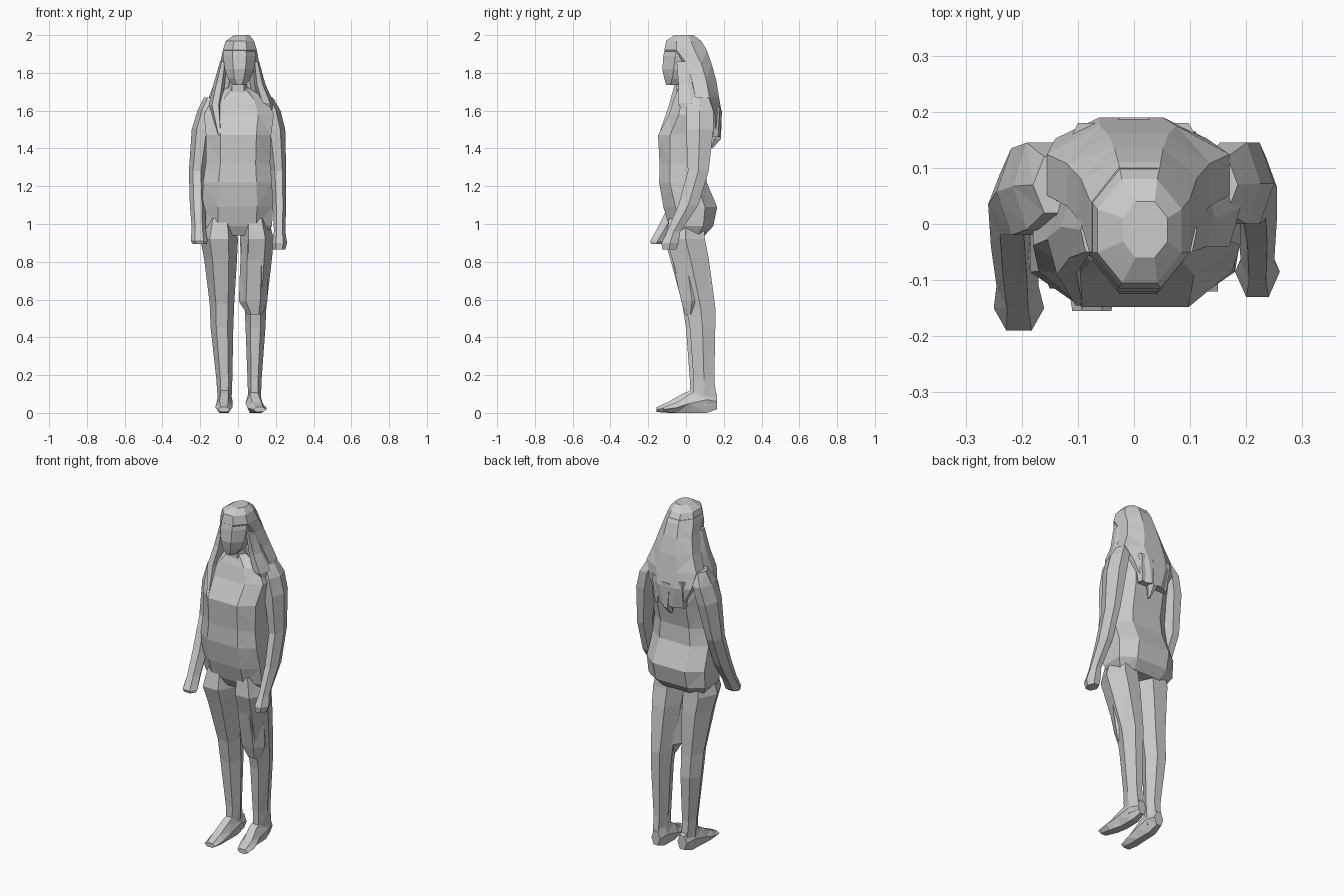
import bpy, bmesh

# Cross-section templates inside a -1..1 square
def octagon(c):
    return [(1, -c), (1, c), (c, 1), (-c, 1), (-1, c), (-1, -c), (-c, -1), (c, -1)]

HEX = [(1, 0), (0.5, 1), (-0.5, 1), (-1, 0), (-0.5, -1), (0.5, -1)]


def loft(name, sections, ring=octagon(0.42), axis='Z'):
    """Skin rings given by bounds (u0, u1, v0, v1, w); w runs along axis."""
    bm = bmesh.new()
    loops = []
    for u0, u1, v0, v1, w in sections:
        loop = []
        for a, b in ring:
            u = (u0 + u1) / 2 + a * (u1 - u0) / 2
            v = (v0 + v1) / 2 + b * (v1 - v0) / 2
            loop.append(bm.verts.new((u, v, w) if axis == 'Z' else (u, w, v)))
        loops.append(loop)
    n = len(ring)
    for lo, hi in zip(loops, loops[1:]):
        for i in range(n):
            bm.faces.new((lo[i], lo[(i + 1) % n], hi[(i + 1) % n], hi[i]))
    bm.faces.new(loops[0])
    bm.faces.new(loops[-1])
    bmesh.ops.recalc_face_normals(bm, faces=bm.faces)
    bmesh.ops.triangulate(bm, faces=bm.faces)
    mesh = bpy.data.meshes.new(name)
    bm.to_mesh(mesh)
    bm.free()
    obj = bpy.data.objects.new(name, mesh)
    bpy.context.collection.objects.link(obj)
    return obj


# Torso: hem, hips, waist, bust, shoulders
loft("torso", [
    (-0.16, 0.15, -0.06, 0.10, 0.94),
    (-0.19, 0.18, -0.09, 0.145, 0.99),
    (-0.19, 0.185, -0.12, 0.165, 1.09),
    (-0.185, 0.18, -0.142, 0.11, 1.22),
    (-0.17, 0.17, -0.14, 0.105, 1.32),
    (-0.17, 0.175, -0.148, 0.135, 1.47),
    (-0.18, 0.19, -0.09, 0.14, 1.58),
    (-0.14, 0.15, -0.065, 0.13, 1.66),
    (-0.06, 0.06, -0.04, 0.09, 1.72)], octagon(0.55))

# Neck and head
loft("neck", [
    (-0.07, 0.07, -0.05, 0.08, 1.68),
    (-0.05, 0.05, -0.05, 0.07, 1.80)], HEX)
loft("head", [
    (-0.025, 0.04, -0.105, -0.03, 1.735),
    (-0.055, 0.065, -0.115, 0.03, 1.77),
    (-0.07, 0.085, -0.125, 0.08, 1.82),
    (-0.08, 0.095, -0.12, 0.10, 1.89),
    (-0.075, 0.09, -0.11, 0.10, 1.94)])

# Hair: crown flowing into a mane spreading over the shoulders
loft("hair", [
    (-0.02, 0.06, -0.06, 0.04, 2.0),
    (-0.065, 0.085, -0.105, 0.08, 1.97),
    (-0.08, 0.10, -0.115, 0.11, 1.92),
    (-0.095, 0.112, -0.05, 0.135, 1.85),
    (-0.12, 0.135, -0.02, 0.16, 1.76),
    (-0.155, 0.17, 0.00, 0.175, 1.67),
    (-0.14, 0.13, 0.06, 0.19, 1.58),
    (-0.08, 0.07, 0.11, 0.18, 1.46)])

# Loose locks, two beside the face and three at the back
locks = {
    "front_lock_a": [(-0.095, -0.06, -0.05, 0.03, 1.86), (-0.13, -0.07, -0.06, 0.05, 1.74),
                     (-0.155, -0.085, -0.09, 0.04, 1.63), (-0.11, -0.085, -0.145, -0.08, 1.47)],
    "front_lock_b": [(0.08, 0.112, -0.05, 0.03, 1.86), (0.085, 0.145, -0.04, 0.06, 1.74),
                     (0.11, 0.19, -0.04, 0.10, 1.64), (0.15, 0.19, 0.00, 0.06, 1.55)],
    "back_lock_a": [(-0.12, -0.04, 0.10, 0.18, 1.62), (-0.10, -0.07, 0.12, 0.16, 1.46)],
    "back_lock_b": [(-0.05, 0.05, 0.12, 0.19, 1.60), (-0.02, 0.03, 0.12, 0.185, 1.45), (0.0, 0.01, 0.12, 0.14, 1.40)],
    "back_lock_c": [(0.03, 0.12, 0.10, 0.18, 1.62), (0.06, 0.09, 0.12, 0.17, 1.46)],
}
for name, sections in locks.items():
    loft(name, sections, HEX)

# Arms, hanging forward with mitten hands
loft("right_arm", [
    (-0.18, -0.10, 0.02, 0.12, 1.67),
    (-0.215, -0.12, -0.01, 0.145, 1.60),
    (-0.245, -0.14, -0.02, 0.135, 1.50),
    (-0.26, -0.175, -0.02, 0.09, 1.28),
    (-0.255, -0.17, -0.09, 0.01, 1.10),
    (-0.245, -0.17, -0.15, -0.07, 0.98),
    (-0.25, -0.16, -0.19, -0.11, 0.91),
    (-0.24, -0.165, -0.185, -0.13, 0.895)], HEX)
loft("left_arm", [
    (0.11, 0.185, 0.02, 0.12, 1.67),
    (0.13, 0.225, 0.00, 0.145, 1.60),
    (0.145, 0.25, 0.00, 0.145, 1.50),
    (0.175, 0.255, 0.01, 0.12, 1.28),
    (0.185, 0.255, -0.04, 0.065, 1.10),
    (0.19, 0.25, -0.10, -0.03, 0.96),
    (0.18, 0.26, -0.13, -0.04, 0.90),
    (0.185, 0.25, -0.125, -0.05, 0.865)], HEX)

# Legs; the left one stands slightly further back
loft("right_leg", [
    (-0.17, -0.02, -0.09, 0.09, 1.03),
    (-0.20, 0.0, -0.115, 0.10, 0.92),
    (-0.18, -0.005, -0.085, 0.11, 0.82),
    (-0.15, -0.02, -0.02, 0.12, 0.58),
    (-0.145, -0.025, 0.00, 0.13, 0.45),
    (-0.115, -0.03, 0.02, 0.11, 0.18),
    (-0.105, -0.035, 0.02, 0.12, 0.04)], HEX)
loft("left_leg", [
    (0.02, 0.16, -0.09, 0.09, 1.03),
    (0.01, 0.19, -0.105, 0.10, 0.92),
    (0.015, 0.18, -0.075, 0.12, 0.82),
    (0.035, 0.15, 0.00, 0.155, 0.56),
    (0.04, 0.145, 0.02, 0.155, 0.45),
    (0.05, 0.125, 0.04, 0.15, 0.18),
    (0.055, 0.12, 0.04, 0.165, 0.04)], HEX)

# Loose garment hem over the left thigh
loft("hem_panel", [
    (0.02, 0.15, -0.10, 0.04, 0.95),
    (0.01, 0.16, -0.06, 0.08, 0.75),
    (0.005, 0.155, -0.025, 0.09, 0.59),
    (0.05, 0.13, -0.005, 0.05, 0.52)], HEX)

# Feet, lofted from heel to toe
loft("right_foot", [
    (-0.095, -0.035, 0.02, 0.10, 0.13),
    (-0.11, -0.03, 0.0, 0.14, 0.07),
    (-0.115, -0.03, 0.0, 0.10, -0.02),
    (-0.12, -0.03, 0.0, 0.06, -0.09),
    (-0.11, -0.04, 0.005, 0.03, -0.155)], HEX, 'Y')
loft("left_foot", [
    (0.055, 0.11, 0.02, 0.10, 0.165),
    (0.045, 0.125, 0.0, 0.14, 0.11),
    (0.04, 0.13, 0.0, 0.10, 0.02),
    (0.05, 0.15, 0.0, 0.055, -0.05),
    (0.08, 0.15, 0.005, 0.03, -0.12)], HEX, 'Y')
